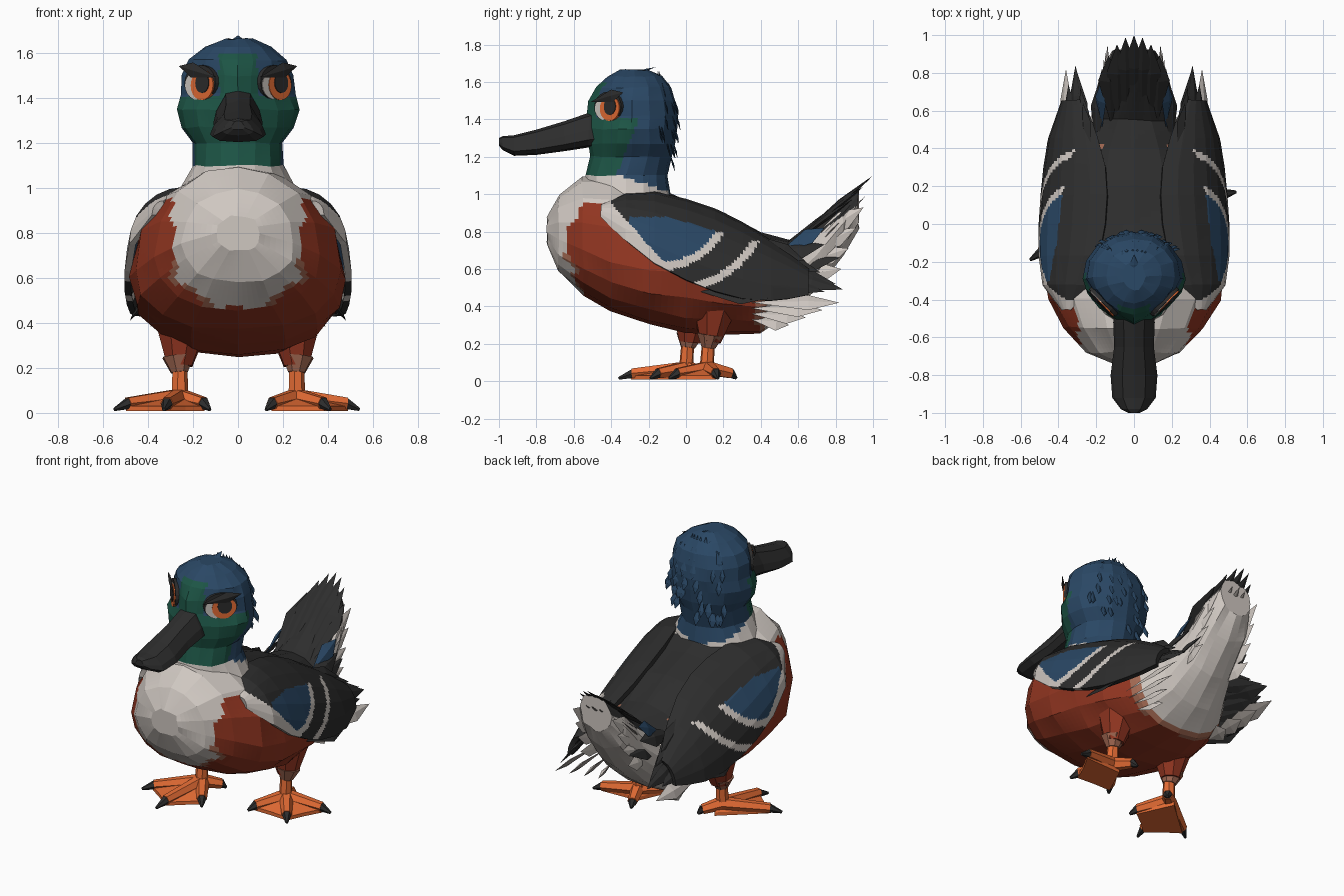
import bpy, bmesh, math, random
from mathutils import Vector as V

random.seed(4)
if "Cube" in bpy.data.objects:
    bpy.data.objects.remove(bpy.data.objects["Cube"])

COLOURS = {
    "black": (.026, .026, .026), "white": (.62, .57, .53), "grey": (.30, .27, .25),
    "red": (.285, .036, .015), "brown": (.36, .14, .085), "blue": (.023, .064, .13),
    "green": (.012, .09, .06), "orange": (.78, .15, .035)}
NAMES = list(COLOURS)
MATS = []
for n, rgb in COLOURS.items():
    m = bpy.data.materials.new(n)
    m.use_nodes = True
    m.diffuse_color = (*rgb, 1)
    m.node_tree.nodes["Principled BSDF"].inputs["Base Color"].default_value = (*rgb, 1)
    MATS.append(m)


def finish(name, bm, rule):
    """Turn a bmesh into an object; rule is a colour name or a function of centre and normal."""
    bmesh.ops.recalc_face_normals(bm, faces=bm.faces)
    bm.normal_update()
    for f in bm.faces:
        col = rule if isinstance(rule, str) else rule(f.calc_center_median(), f.normal)
        f.material_index = NAMES.index(col)
    me = bpy.data.meshes.new(name)
    bm.to_mesh(me)
    bm.free()
    for m in MATS:
        me.materials.append(m)
    ob = bpy.data.objects.new(name, me)
    bpy.context.collection.objects.link(ob)
    return ob


def loft(name, rings, rule, cuts=0, closed=True, jitter=0.0):
    bm = bmesh.new()
    def jit():
        return V([random.uniform(-jitter, jitter) for _ in range(3)])
    rows = [[bm.verts.new(V(p) + jit()) for p in r] for r in rings]
    n = len(rows[0])
    for a, b in zip(rows, rows[1:]):
        for i in range(n if closed else n - 1):
            j = (i + 1) % n
            bm.faces.new((a[i], a[j], b[j], b[i]))
    if closed:
        bm.faces.new(rows[0])
        bm.faces.new(rows[-1])
    if cuts:
        bmesh.ops.subdivide_edges(bm, edges=bm.edges[:], cuts=cuts, use_grid_fill=True)
    return finish(name, bm, rule)


def feathers(name, items, rule, up=V((0, 0, 1))):
    """Pointed ridged plates, each given as base, tip and half width."""
    bm = bmesh.new()
    for base, tip, w in items:
        base, tip = V(base), V(tip)
        d = tip - base
        side = d.cross(up).normalized()
        nor = side.cross(d).normalized()
        mid = base + d * .65
        b, l, r, t, hi, lo = [bm.verts.new(p) for p in (
            base, mid + side * w, mid - side * w, tip, mid + nor * w * .3, mid - nor * w * .2)]
        for p in (hi, lo):
            for q in ((b, l), (l, t), (t, r), (r, b)):
                bm.faces.new((*q, p))
    return finish(name, bm, rule)


def limb(name, a, b, r1, r2, rule, n=7):
    a, b = V(a), V(b)
    q = (b - a).to_track_quat('Z', 'Y')
    ring = lambda p, r: [p + q @ V((r * math.cos(t), r * math.sin(t), 0))
                         for t in [math.tau * i / n for i in range(n)]]
    return loft(name, [ring(a, r1), ring(b, r2)], rule)


def power(v, p):
    return math.copysign(abs(v) ** p, v)


ANGLES = [math.tau * i / 16 for i in range(16)]


# Body: breast to tail root
def body_colour(c, n):
    x, y, z = abs(c.x), c.y, c.z
    if y > .42:
        return "black" if z > .57 + .75 * (y - .42) else "white"
    if y > -.12 and z > .74:
        return "black"
    if y < -.1 and z > .47:
        edge = min(.1 + 1.3 * (z - .47), .22 + .08 * z) + .012 * math.sin(45 * z)
        if x < edge or z > .95:
            return "white"
        if x < edge + .035 and z < .68:
            return "brown"
    return "brown" if y > .38 else "red"


def body_point(y, b, c, t, w, a):
    s = math.sin(a)
    if s > 0:
        return (w * math.cos(a), y, c + s * (t - c))
    return (w * power(math.cos(a), .88), y, c + power(s, .88) * (c - b))


body = [(-.74, .72, .80, .88, .1), (-.68, .58, .76, 1.0, .25), (-.55, .46, .70, 1.1, .37),
        (-.4, .37, .64, 1.1, .46), (-.2, .31, .60, 1.05, .48), (0, .26, .58, .97, .47),
        (.2, .25, .54, .90, .42), (.4, .25, .51, .79, .33), (.55, .36, .54, .76, .23),
        (.7, .50, .68, .86, .18), (.84, .68, .84, .98, .16), (.92, .82, .94, 1.04, .11)]
loft("body", [[body_point(*r, a) for a in ANGLES] for r in body], body_colour, 5, jitter=.007)


# Head and neck, drawn in to shallow sockets beside the brow ridge
def head_colour(c, n):
    x, y, z = abs(c.x), c.y, c.z
    if z < 1.1 - max(0, y + .35) * .35:
        return "white"
    if z < 1.41:
        return "green" if y < -.25 - (1.41 - z) * .4 else "blue"
    return "green" if x < .085 and z < 1.6 and y < -.3 else "blue"


head = [(.98, -.56, -.08, .27, 1.2), (1.1, -.54, -.10, .2, 1), (1.2, -.51, -.075, .2, 1),
        (1.27, -.52, -.055, .25, 1.1), (1.35, -.53, -.05, .275, 1.2), (1.42, -.53, -.045, .255, 1.5),
        (1.5, -.52, -.055, .25, 1.5), (1.57, -.48, -.08, .22, 1.2), (1.63, -.42, -.13, .15, 1.1),
        (1.665, -.35, -.2, .06, 1)]


def head_point(row, a):
    z, f, b, w, p = row
    s = math.sin(a)
    p = p if s < 0 else .95
    return V((w * power(math.cos(a), p), (f + b) / 2 + (b - f) / 2 * power(s, p), z))


loft("head", [[head_point(r, a) for a in ANGLES] for r in head], head_colour, 5, jitter=.004)

# Ragged plumes on the nape and crown
plumes = []
for row in head[2:9]:
    for k in range(6):
        a = math.pi * random.uniform(.2, .8)
        p = head_point(row, a)
        out = V((math.cos(a), math.sin(a), 0))
        plumes.append((p - out * .015 + V((0, 0, .03)), p + out * .018 - V((0, 0, .08)), .022))
feathers("nape_plumes", plumes, "blue", V((0, 1, .1)))
feathers("crown_plumes", [((x, -.32, 1.63), (x * 1.4, -.16 + .4 * abs(x), 1.68 - abs(x)), .025)
                          for x in (-.09, -.045, 0, .045, .09)], "blue")

# Bill: flattened, wider toward the tip
bill = [(-.40, 1.25, 1.47, .1), (-.52, 1.25, 1.435, .11), (-.65, 1.23, 1.39, .105), (-.8, 1.21, 1.345, .124),
        (-.92, 1.205, 1.315, .115), (-.98, 1.235, 1.31, .07), (-1.0, 1.26, 1.3, .03)]
outline = [(0, 1), (.5, .9), (.88, .5), (1, .22), (.7, .05), (0, 0)]
outline += [(-u, v) for u, v in outline[4:0:-1]]
loft("bill", [[(u * w, y, b + v * (t - b)) for u, v in outline] for y, b, t, w in bill], "black")


# Eyes: stacked thin discs, both glancing the same way under a slanted brow
def disc(name, loc, facing, rx, rz, depth, col):
    bm = bmesh.new()
    bmesh.ops.create_cone(bm, cap_ends=True, segments=20, radius1=1, radius2=1, depth=depth)
    q = V(facing).to_track_quat('Z', 'Y')
    for v in bm.verts:
        v.co = V(loc) + q @ V((v.co.x * rx, v.co.y * rz, v.co.z))
    finish(name, bm, col)


for s, side in ((1, "left"), (-1, "right")):
    facing = V((s * .72, -.69, .04)).normalized()
    along = V((.69, s * .72, 0))
    centre = V((s * .148, -.398, 1.457))
    disc(side + "_eye_rim", centre + V((0, 0, .01)), facing, .1, .08, .060, "black")
    disc(side + "_eye_white", centre, facing, .092, .067, .067, "white")
    disc(side + "_iris", centre + along * .02, facing, .072, .067, .074, "orange")
    disc(side + "_pupil", centre + along * .024 + V((0, 0, .01)), facing, .043, .045, .081, "black")
    front = centre + facing * .04
    feathers(side + "_brow", [(front - along * s * .115 + V((0, 0, .035)),
                               front + along * s * .125 + V((0, 0, .085)), .034)], "black", facing)


# Wings: curved shells with blue patch and pale bars
def wing_colour(c, n):
    y, z = c.y, c.z
    r1 = math.hypot(y + .13, z - .97)
    r2 = math.hypot(y + .05, z - .98)
    if y < -.12 and z < .945 - 1.1 * (y + .4):
        return "white"
    if .335 < r1 < .378 and z < .79 or .46 < r2 < .5 and z < .74:
        return "white"
    if r1 < .335 and z < min(.87, .87 - .3 * (y + .1)) and y > -.3:
        return "blue"
    return "black"


wing = [(-.45, .33, .93, .37, .88), (-.32, .24, .99, .47, .75), (-.17, .18, 1.0, .49, .63),
        (0, .15, .96, .49, .54), (.15, .14, .91, .48, .48), (.3, .15, .835, .465, .44),
        (.45, .19, .74, .44, .43), (.55, .225, .67, .405, .44), (.65, .27, .59, .37, .46)]
QUARTER = [math.pi / 2 * i / 6 for i in range(7)]
for s, side in ((1, "left"), (-1, "right")):
    shell = loft(side + "_wing", [[(s * (xt + (xb - xt) * math.sin(t)), y, zb + (zt - zb) * math.cos(t))
                                   for t in QUARTER] for y, xt, zt, xb, zb in wing],
                 wing_colour, 9, closed=False)
    mod = shell.modifiers.new("thickness", 'SOLIDIFY')
    mod.thickness, mod.offset = .03, 0
    up = V((s * .8, 0, .6))
    # Flight feathers along the trailing edge
    feathers(side + "_flight_feathers",
             [((s * (.30 + .03 * k), .36 - .08 * k, .61 - .03 * k),
               (s * (.31 + .037 * k), .84 - .1 * k, .49 - .012 * k), .06) for k in range(5)]
             + [((s * .23, .3, .8 - .06 * k), (s * (.27 + .015 * k), .64 + .08 * k, .64 - .06 * k), .05)
                for k in range(3)], "black", up)
    feathers(side + "_under_feathers",
             [((s * (.36 - .03 * k), .35, .42 - .03 * k), (s * (.36 - .04 * k), .82 - .09 * k, .42 - .04 * k), .05)
              for k in range(4)], lambda c, n: "white" if n.x * c.x > 0 else "grey", up)
    # Blue and black coverts at the tail root, pale feathers down the tail sides
    feathers(side + "_tail_coverts", [((s * .17, .5, .69), (s * .18, .74, .82), .05)], "blue", up)
    feathers(side + "_rump_feathers", [((s * .2, .38, .66), (s * .19, .74, .73), .06),
                                       ((s * .17, .42, .6), (s * .17, .82, .66), .06)], "black", up)
    feathers(side + "_tail_side_feathers",
             [((s * .14, .55 + .03 * k, .55 + .06 * k), (s * (.17 - .01 * k), .83 + .04 * k, .6 + .11 * k), .05)
              for k in range(4)], "white", V((s, 0, .2)))

# Tail fan: dark above, pale below
fan = range(-3, 4)
feathers("tail_top_feathers", [((i * .04, .52, .70), (i * .045, 1.0 - .012 * i * i, 1.1 - .014 * i * i), .06)
                               for i in fan], "black", V((0, -.5, 1)))
feathers("tail_middle_feathers", [((i * .04, .6, .62), (i * .047, .96 - .01 * i * i, .99 - .01 * i * i), .05)
                                  for i in fan], "grey", V((0, -.5, 1)))
feathers("tail_lower_feathers", [((i * .04, .55, .44), (i * .042, .87 - .008 * i * i, .76), .05)
                                 for i in fan], "white", V((0, -.5, 1)))

# Legs and webbed feet, set in a walking stance
stance = {
    "left": ((.26, .12), (.125, -.08), (.41, -.09), (.54, .17), (.2, .27)),
    "right": ((-.26, .01), (-.125, -.19), (-.33, -.36), (-.55, -.19), (-.16, .11))}
for side, (ankle, *toes) in stance.items():
    ax, ay = ankle
    s = 1 if ax > 0 else -1
    limb(side + "_thigh", (s * .25, ay + .03, .38), (ax, ay + .01, .21), .12, .06, "red", 8)
    limb(side + "_thigh_cuff", (s * .265, ay + .01, .25), (ax, ay, .18), .075, .04, "brown", 8)
    limb(side + "_shin", (ax, ay, .22), (ax, ay - .01, .05), .034, .04, "orange")
    a = V((ax, ay, .07))
    pts = [V((x, y, .03)) for x, y in toes]
    for k, p in enumerate(pts):
        d = (p - a)
        knuckle = a + d * .8
        knuckle.z = .042
        limb(f"{side}_toe_{k}", a, knuckle, .042, .03, "orange", 6)
        limb(f"{side}_claw_{k}", knuckle - d * .03, (p.x, p.y, .015), .029, .008, "black", 6)
    # Web: a shallow tent stretched between the front toes
    rim = [a - (pts[1] - a) * .15]
    for k in range(3):
        rim.append(a + (pts[k] - a) * .82)
        if k < 2:
            rim.append(a + ((pts[k] + pts[k + 1]) / 2 - a) * .8)
    bm = bmesh.new()
    low = [bm.verts.new((p.x, p.y, .008)) for p in rim]
    high = [bm.verts.new((p.x, p.y, .03)) for p in rim]
    top = bm.verts.new((ax, ay, .085))
    bm.faces.new(low)
    for i in range(len(rim)):
        j = (i + 1) % len(rim)
        bm.faces.new((low[i], low[j], high[j], high[i]))
        bm.faces.new((high[i], high[j], top))
    finish(side + "_web", bm, "orange")
